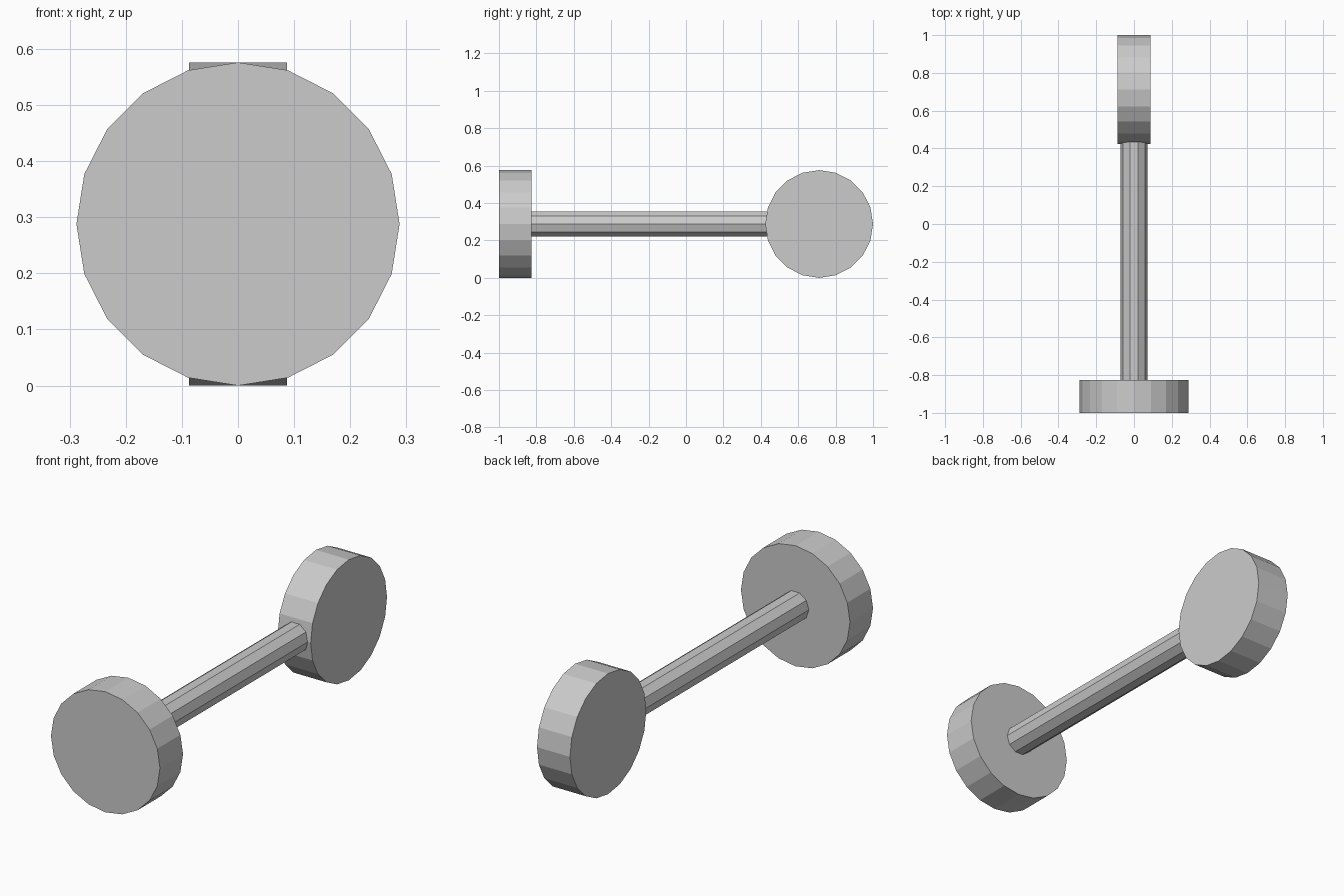
import bpy
from math import pi

if "Cube" in bpy.data.objects:
    bpy.data.objects.remove(bpy.data.objects["Cube"])

R, THICK, Z = 0.288, 0.174, 0.288   # disc radius, disc thickness, axis height


def cylinder(name, sides, radius, depth, location, rotation):
    bpy.ops.mesh.primitive_cylinder_add(vertices=sides, radius=radius, depth=depth,
                                        location=location, rotation=rotation)
    bpy.context.object.name = name


# Front disc, facing along y
cylinder("front_disc", 20, R, THICK, (0, -1 + THICK / 2, Z), (pi / 2, 0, 0))

# Rear disc, turned a quarter so it faces along x
cylinder("rear_disc", 20, R, THICK, (0, 1 - R, Z), (0, pi / 2, 0))

# Connecting rod, ends sunk slightly into both discs
start, end = -0.85, 0.46
cylinder("connecting_rod", 10, 0.071, end - start, (0, (start + end) / 2, Z), (pi / 2, pi / 2, 0))
